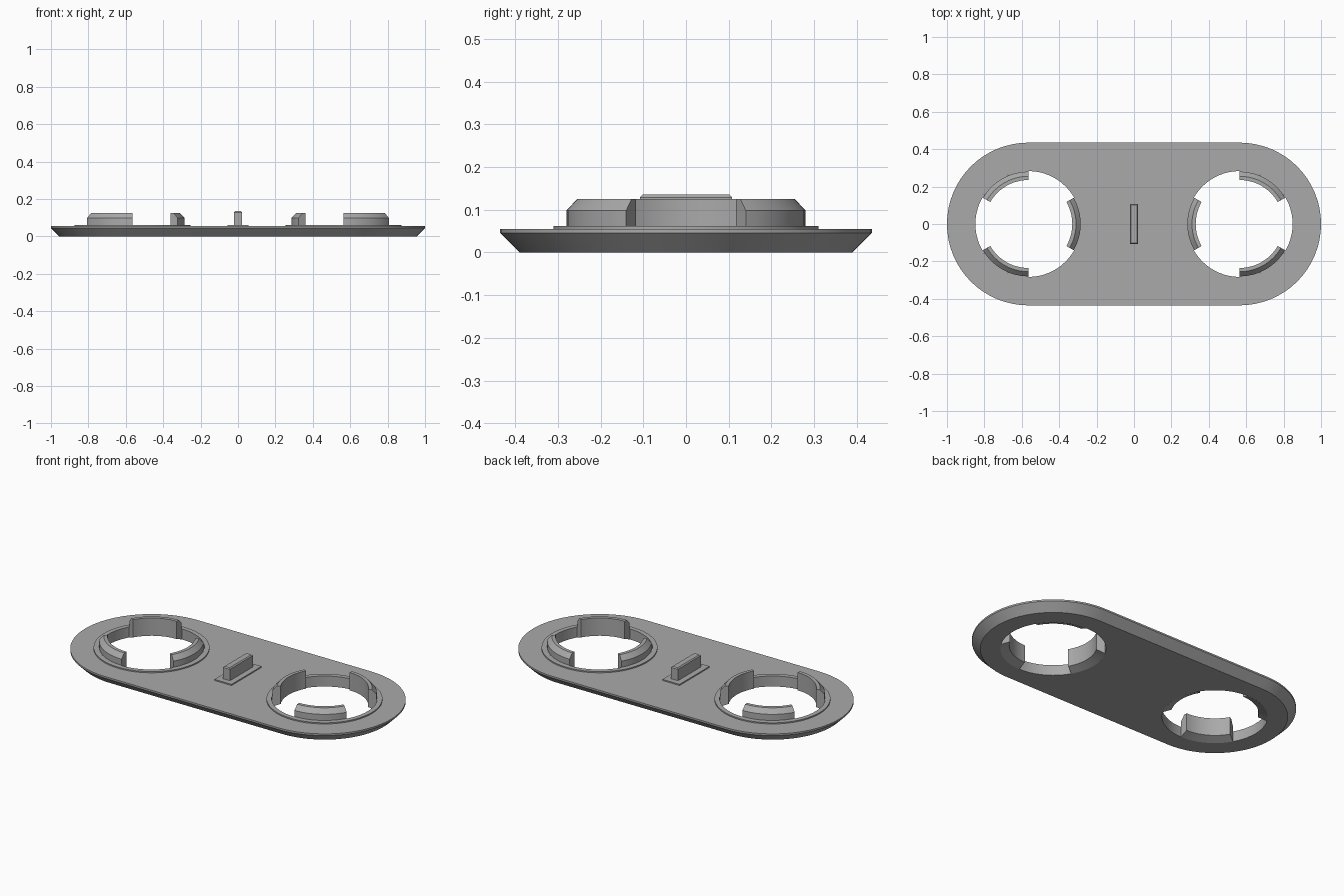
import bpy, bmesh
from math import radians, sin, cos, pi

if "Cube" in bpy.data.objects:
    bpy.data.objects.remove(bpy.data.objects["Cube"])

HOLE_X, HOLE_R, END_R, TOP = 0.565, 0.283, 0.435, 0.055

grey = bpy.data.materials.new("plain grey")
grey.use_nodes = True
grey.diffuse_color = (0.4, 0.4, 0.4, 1)
grey.node_tree.nodes["Principled BSDF"].inputs["Base Color"].default_value = (0.4, 0.4, 0.4, 1)


def finish(name, bm):
    bmesh.ops.recalc_face_normals(bm, faces=bm.faces)
    mesh = bpy.data.meshes.new(name)
    bm.to_mesh(mesh)
    bm.free()
    mesh.materials.append(grey)
    obj = bpy.data.objects.new(name, mesh)
    bpy.context.collection.objects.link(obj)
    return obj


def smooth(obj):
    bpy.ops.object.select_all(action="DESELECT")
    obj.select_set(True)
    bpy.context.view_layer.objects.active = obj
    bpy.ops.object.shade_smooth_by_angle(angle=radians(25))


def sweep(name, profile, cx, start, end, steps):
    """Turn a closed (radius, height) profile about a vertical axis at cx."""
    bm = bmesh.new()
    full = end - start == 360
    count = steps if full else steps + 1
    rows = []
    for i in range(count):
        a = radians(start + (end - start) * i / steps)
        rows.append([bm.verts.new((cx + r * cos(a), r * sin(a), z)) for r, z in profile])
    n = len(profile)
    for i in range(steps):
        a, b = rows[i], rows[(i + 1) % count]
        for j in range(n):
            k = (j + 1) % n
            bm.faces.new((a[j], b[j], b[k], a[k]))
    if not full:
        bm.faces.new(rows[0])
        bm.faces.new(rows[-1])
    obj = finish(name, bm)
    smooth(obj)
    return obj


def box(name, sx, sy, z0, z1, bevel=0):
    bm = bmesh.new()
    bmesh.ops.create_cube(bm, size=1)
    for v in bm.verts:
        v.co = (v.co.x * sx, v.co.y * sy, z0 + (v.co.z + 0.5) * (z1 - z0))
    if bevel:
        edges = [e for e in bm.edges if all(v.co.z > z1 - 0.001 for v in e.verts)]
        bmesh.ops.bevel(bm, geom=edges, offset=bevel, segments=1, affect="EDGES")
    return finish(name, bm)


# Rounded plate with a thin upright rim and a sloped underside edge
bm = bmesh.new()
loops = []
for r, z in ((END_R - 0.045, 0), (END_R, 0.045), (END_R, TOP)):
    loop = []
    for side in (1, -1):
        for i in range(33):
            a = -pi / 2 + pi * i / 32
            loop.append(bm.verts.new((side * (HOLE_X + r * cos(a)), side * r * sin(a), z)))
    loops.append(loop)
for low, high in zip(loops, loops[1:]):
    for i in range(len(low)):
        k = (i + 1) % len(low)
        bm.faces.new((low[i], low[k], high[k], high[i]))
bm.faces.new(loops[0])
bm.faces.new(loops[-1])
plate = finish("plate", bm)

# Cut the two round openings
cutters = []
for side in (1, -1):
    bm = bmesh.new()
    bmesh.ops.create_cone(bm, cap_ends=True, segments=64, radius1=HOLE_R, radius2=HOLE_R, depth=1)
    bmesh.ops.translate(bm, verts=bm.verts, vec=(side * HOLE_X, 0, 0))
    cutter = finish("opening_cutter", bm)
    cutter.hide_render = True
    cutters.append(cutter)
    mod = plate.modifiers.new("opening", "BOOLEAN")
    mod.operation = "DIFFERENCE"
    mod.solver = "EXACT"
    mod.object = cutter
bpy.context.view_layer.update()
cut_mesh = bpy.data.meshes.new_from_object(plate.evaluated_get(bpy.context.evaluated_depsgraph_get()))
plate.modifiers.clear()
plate.data = cut_mesh
for cutter in cutters:
    bpy.data.objects.remove(cutter)
smooth(plate)

# Raised collar and three snap clips around each opening
collar = [(HOLE_R, 0.03), (0.31, 0.03), (0.31, 0.062), (HOLE_R, 0.062)]
clip = [(0.235, 0.02), (HOLE_R, 0.0), (HOLE_R, 0.062), (0.28, 0.062),
        (0.28, 0.098), (0.255, 0.125), (0.235, 0.125)]
for side, label in ((1, "left"), (-1, "right")):
    sweep(f"{label}_collar", collar, side * HOLE_X, 0, 360, 64)
    inward = 180 if side > 0 else 0
    for n in range(3):
        mid = inward + 120 * n
        sweep(f"{label}_clip_{n + 1}", clip, side * HOLE_X, mid - 30, mid + 30, 12)

# Central tab on its low base
box("tab_base", 0.112, 0.28, 0.04, 0.062)
box("tab", 0.045, 0.215, 0.05, 0.135, bevel=0.006)
